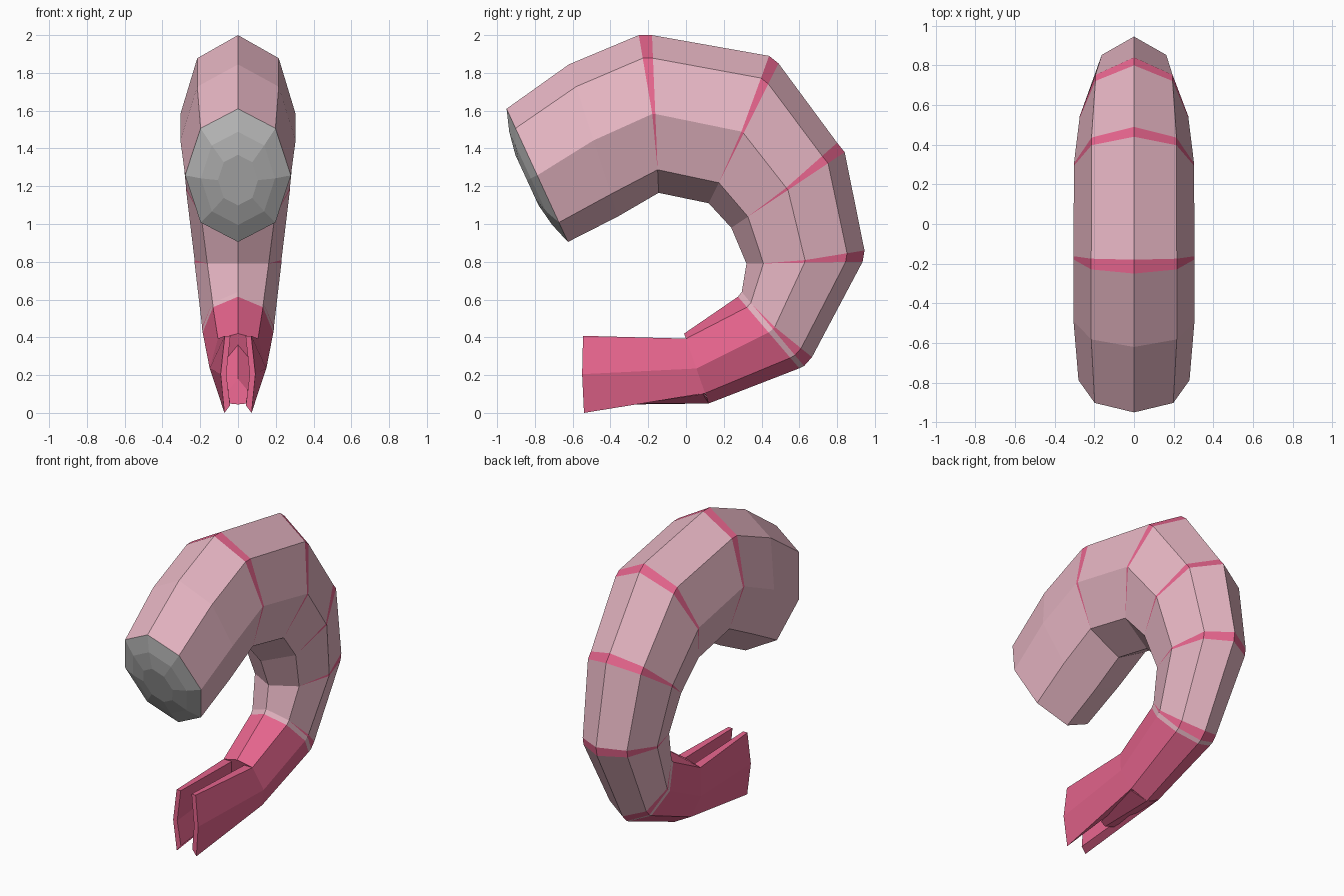
import bpy, bmesh, math
from mathutils import Vector

if "Cube" in bpy.data.objects:
    bpy.data.objects.remove(bpy.data.objects["Cube"])


def material(name, rgb):
    m = bpy.data.materials.new(name)
    m.diffuse_color = (*rgb, 1)
    m.use_nodes = True
    m.node_tree.nodes["Principled BSDF"].inputs["Base Color"].default_value = m.diffuse_color
    return m


PALE = material("pale_pink", (0.80, 0.47, 0.55))
PINK = material("deep_pink", (0.80, 0.13, 0.27))


def ring(outer, inner, w, tip=None):
    """Octagon from outer to inner (y, z) points; tip = outer point of the ring it tapers from."""
    pts = []
    for k in range(8):
        a = k * math.pi / 4
        f = (1 - math.cos(a)) / 2
        base = Vector(tip or outer)
        shift = (Vector(outer) - base) * max(0, 1 - f / 0.65)
        yz = base.lerp(Vector(inner), f) + shift
        pts.append(Vector((w * math.sin(a), yz.x, yz.y)))
    return pts


def finish(name, bm, mats):
    bmesh.ops.remove_doubles(bm, verts=bm.verts, dist=0.0005)
    bmesh.ops.recalc_face_normals(bm, faces=bm.faces)
    me = bpy.data.meshes.new(name)
    bm.to_mesh(me)
    bm.free()
    for m in mats:
        me.materials.append(m)
    ob = bpy.data.objects.new(name, me)
    bpy.context.collection.objects.link(ob)
    return ob


def loft(name, rings, mats=(), slots=None):
    """Bridge equal-length point rings and close both ends."""
    bm = bmesh.new()
    vs = [[bm.verts.new(p) for p in r] for r in rings]
    n = len(vs[0])
    for i in range(len(vs) - 1):
        for k in range(n):
            j = (k + 1) % n
            f = bm.faces.new((vs[i][k], vs[i][j], vs[i + 1][j], vs[i + 1][k]))
            f.material_index = slots[i] if slots else 0
    bm.faces.new(vs[0])
    bm.faces.new(vs[-1]).material_index = slots[-1] if slots else 0
    return finish(name, bm, mats)


# Curled body with tapering bands: outer, band end (or None), inner, half width
sections = [
    ((-0.95, 1.61), None, (-0.625, 0.905), 0.28),
    ((-0.62, 1.845), None, (-0.36, 1.04), 0.305),
    ((-0.25, 2.0), (-0.18, 2.0), (-0.145, 1.165), 0.305),
    ((0.44, 1.89), (0.49, 1.85), (0.12, 1.11), 0.303),
    ((0.80, 1.43), (0.84, 1.38), (0.24, 0.98), 0.275),
    ((0.945, 0.86), (0.935, 0.80), (0.32, 0.79), 0.23),
    ((0.667, 0.295), (0.625, 0.248), (0.295, 0.64), 0.19),
]
rings, slots = [], []
for outer, end, inner, w in sections:
    # the straight ring is the one nearest the bend centre line
    rings.append(ring(outer, inner, w, end))
    slots.append(0)
    if end:
        slots[-1] = 1
        rings.append(ring(end, inner, w))
        slots.append(0)
tail_root = ring((0.60, 0.236), (0.275, 0.615), 0.187)
rings.append(tail_root)
loft("body", rings, [PALE, PINK], slots)

# Grey faceted face where the body is cut
out, inn = Vector((-0.95, 1.61)), Vector((-0.625, 0.905))
mid, half = (out + inn) / 2, (out - inn) / 2
normal = Vector((-half.y, half.x)).normalized()
face = []
for scale, bulge in ((1, 0), (0.7, 0.038), (0.38, 0.06)):
    c = mid + normal * bulge
    face.append(ring(c + half * scale, c - half * scale, 0.28 * scale))
loft("cut_face", face)

# Tail stem
tail_end = ring((0.12, 0.05), (-0.01, 0.42), 0.15)
tail_end[3].yz = tail_end[5].yz = (0.0, 0.393)
loft("tail_stem", [tail_root, tail_end], [PINK])

# Two tail fins, each a thin bent plate
tips = [(0.072, -0.54, 0.0), (0.092, -0.55, 0.205), (0.07, -0.545, 0.408)]
for side, name in ((1, "right_tail_fin"), (-1, "left_tail_fin")):
    profiles = []
    for pts, thick in ((tail_end[1:4], 0.06), (tips, 0.03)):
        outside = [Vector(p) for p in pts]
        inside = [p - Vector((thick, 0, 0)) for p in reversed(outside)]
        if pts is tips:
            inside[2].z += 0.04
        profiles.append([Vector((side * p.x, p.y, p.z)) for p in outside + inside])
    loft(name, profiles, [PINK])

# Wedge web between the fins
root = [(-0.1, 0.09, 0.10), (0, 0.12, 0.05), (0.1, 0.09, 0.10), (0.1, 0.05, 0.24), (0, 0.01, 0.36), (-0.1, 0.05, 0.24)]
end = [(-0.05, -0.25, 0.05), (0, -0.27, 0.045), (0.05, -0.25, 0.05),
       (0.05, -0.17, 0.12), (0, -0.1, 0.18), (-0.05, -0.17, 0.12)]
loft("tail_web", [[Vector(p) for p in root], [Vector(p) for p in end]], [PINK])
